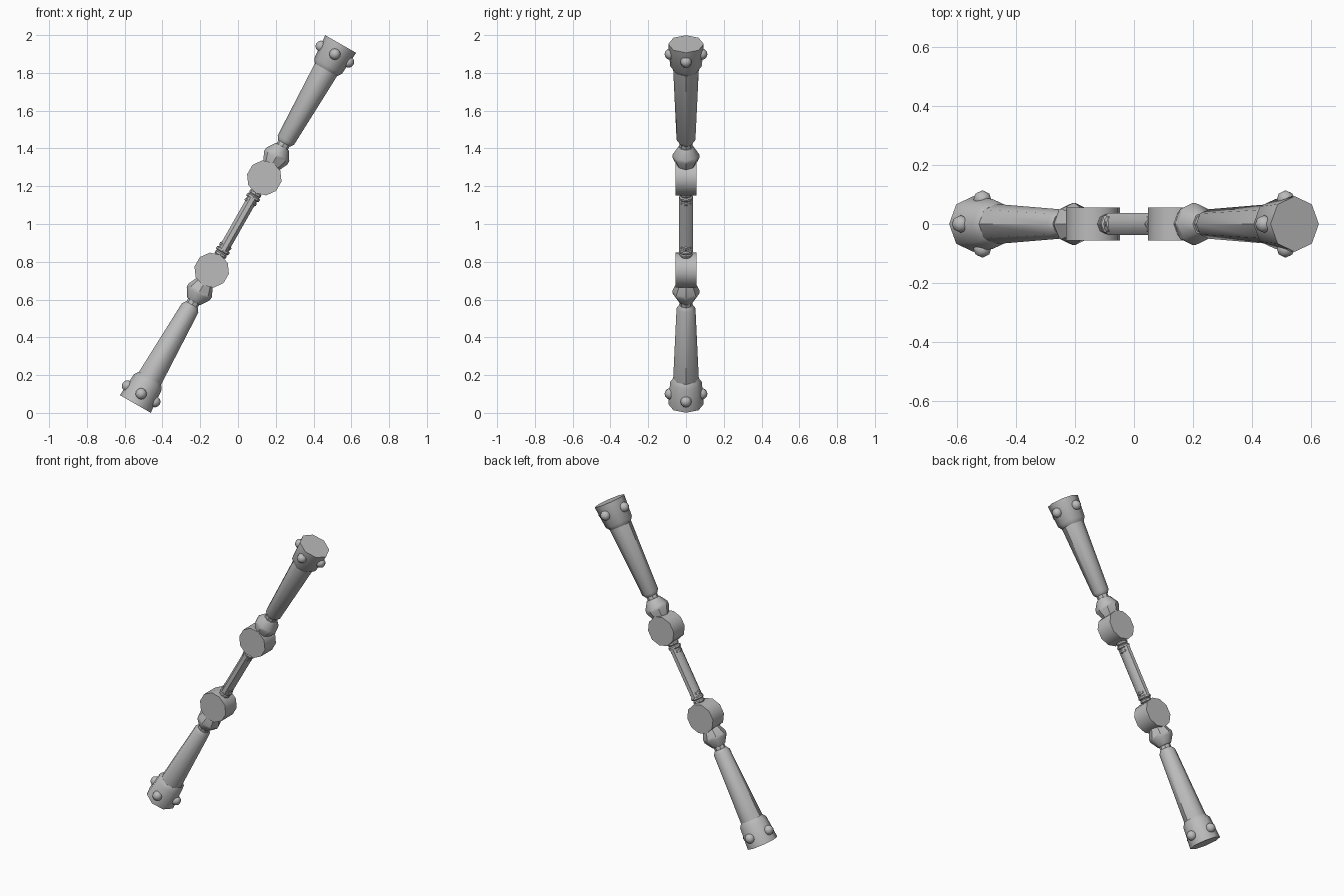
import bpy, bmesh
from math import pi, sin, cos, radians
from mathutils import Matrix

if "Cube" in bpy.data.objects:
    bpy.data.objects.remove(bpy.data.objects["Cube"])

TILT = radians(29.7)
grey = bpy.data.materials.new("plain grey")
grey.use_nodes = True
grey.diffuse_color = (0.5, 0.5, 0.5, 1)
grey.node_tree.nodes["Principled BSDF"].inputs["Base Color"].default_value = (0.5, 0.5, 0.5, 1)


def finish(name, bm, matrix, angle):
    """Turn a bmesh into a shaded object placed on the tilted axis."""
    bmesh.ops.recalc_face_normals(bm, faces=bm.faces)
    bm.transform(matrix)
    mesh = bpy.data.meshes.new(name)
    bm.to_mesh(mesh)
    bm.free()
    mesh.materials.append(grey)
    mesh.polygons.foreach_set("use_smooth", [True] * len(mesh.polygons))
    mesh.set_sharp_from_angle(angle=radians(angle))
    obj = bpy.data.objects.new(name, mesh)
    bpy.context.collection.objects.link(obj)
    return obj


def lathe(name, profile, matrix, sides=8, phase=0.0, squash=1.0, angle=40):
    """Capped solid of revolution from (radius, height) pairs."""
    bm = bmesh.new()
    rings = []
    for r, h in profile:
        turn = [phase + 2 * pi * i / sides for i in range(sides)]
        rings.append([bm.verts.new((r * cos(a) * squash, r * sin(a), h)) for a in turn])
    for low, high in zip(rings, rings[1:]):
        for i in range(sides):
            j = (i + 1) % sides
            bm.faces.new((low[i], low[j], high[j], high[i]))
    bm.faces.new(rings[0])
    bm.faces.new(rings[-1])
    return finish(name, bm, matrix, angle)


def crease_sides(obj):
    """Keep only the two outer lengthwise edges of a smooth shaft sharp."""
    mesh = obj.data
    for e in mesh.edges:
        a, b = (mesh.vertices[i].co for i in e.vertices)
        if abs(a.y) < 1e-4 and abs(b.y) < 1e-4 and abs(a.z - b.z) > 0.2:
            e.use_edge_sharp = True


centre = Matrix.Translation((0, 0, 1))

# Central grip
lathe("grip", [(0.04, -0.16), (0.04, 0.16)], centre @ Matrix.Rotation(TILT, 4, "Y"),
      phase=pi / 8, squash=0.75)

# Each arm is the other turned half way round
for end, turn in (("upper", 0), ("lower", pi)):
    arm = centre @ Matrix.Rotation(TILT + turn, 4, "Y")

    # Stepped collars at the grip end
    for i, (r, h) in enumerate(((0.034, 0.135), (0.038, 0.162), (0.034, 0.185))):
        lathe(f"{end}_collar_{i + 1}",
              [(r - 0.006, h - 0.011), (r, h - 0.005), (r, h + 0.005), (r - 0.006, h + 0.011)], arm)

    # Ten-sided joint disc facing front and back
    joint = arm @ Matrix.Translation((0, 0, 0.281)) @ Matrix.Rotation(pi / 2, 4, "X")
    lathe(f"{end}_joint_disc", [(0.093, -0.056), (0.093, 0.056)], joint, sides=10, phase=pi / 10)

    # Faceted knob and neck
    lathe(f"{end}_knob", [(0.036, 0.33), (0.072, 0.405), (0.07, 0.425), (0.04, 0.472)], arm)
    lathe(f"{end}_neck", [(0.034, 0.45), (0.034, 0.52)], arm)

    # Tapered shaft
    shaft = lathe(f"{end}_shaft", [(0.036, 0.492), (0.05, 0.512), (0.069, 0.97)], arm, angle=47)
    crease_sides(shaft)

    # Heavy end cap with a chamfered rim
    lathe(f"{end}_end_cap", [(0.068, 0.94), (0.084, 0.963), (0.094, 1.097)], arm, angle=47)

    # Four round studs on the cap
    for i in range(4):
        bm = bmesh.new()
        bmesh.ops.create_uvsphere(bm, u_segments=8, v_segments=6, radius=0.03)
        place = arm @ Matrix.Rotation(i * pi / 2, 4, "Z") @ Matrix.Translation((0.084, 0, 1.035))
        finish(f"{end}_stud_{i + 1}", bm, place, 50)
